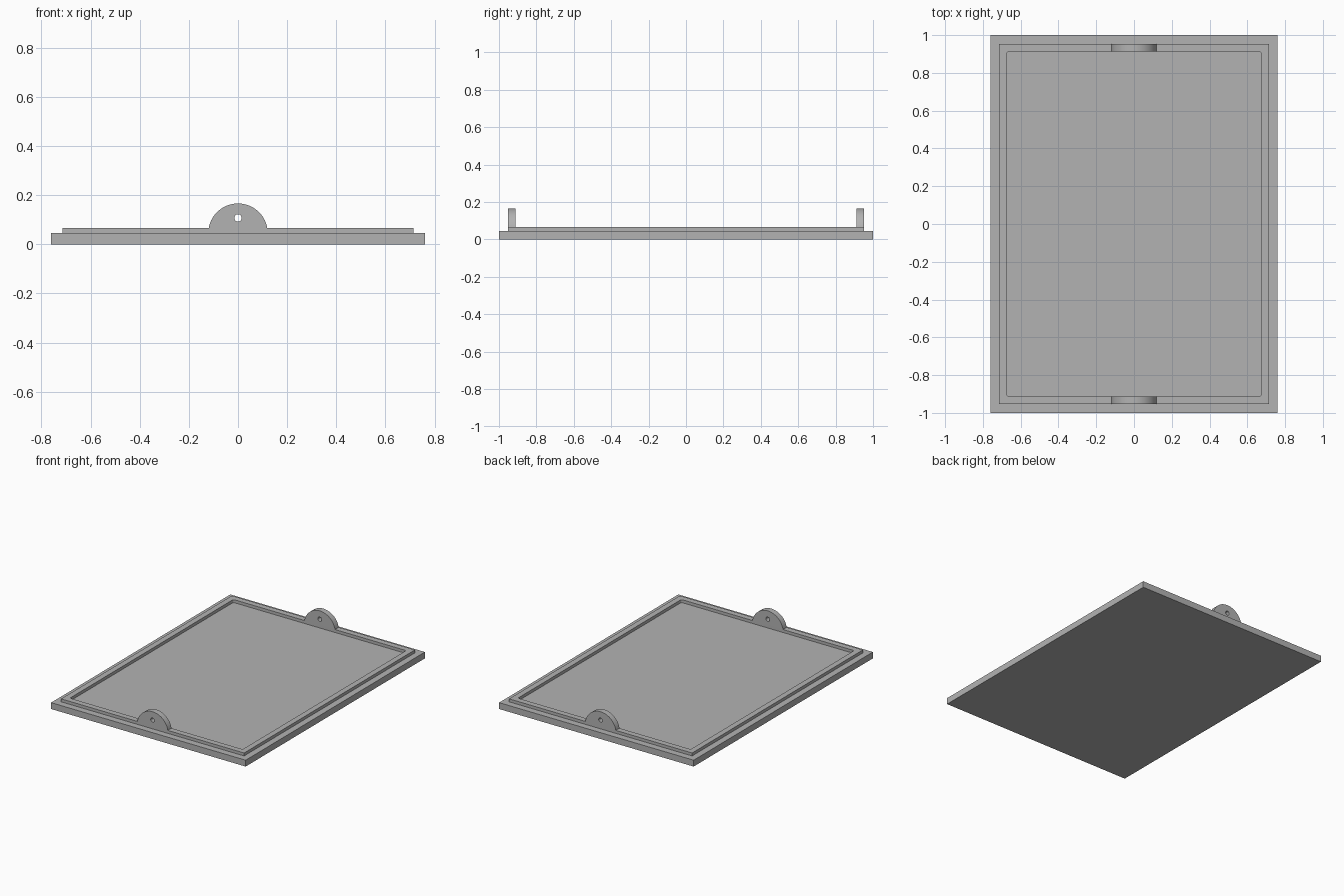
import bpy, bmesh, math
from mathutils import Vector

if "Cube" in bpy.data.objects:
    bpy.data.objects.remove(bpy.data.objects["Cube"])

grey = bpy.data.materials.new("plain grey")
grey.diffuse_color = (0.45, 0.45, 0.45, 1)
grey.use_nodes = True
grey.node_tree.nodes["Principled BSDF"].inputs["Base Color"].default_value = grey.diffuse_color


def rounded_rect(hx, hy, r=0.0, steps=6):
    """Outline of a rectangle with optional corner fillets."""
    if r == 0:
        return [(hx, hy), (-hx, hy), (-hx, -hy), (hx, -hy)]
    pts = []
    for i, (sx, sy) in enumerate([(1, 1), (-1, 1), (-1, -1), (1, -1)]):
        for k in range(steps + 1):
            a = math.pi / 2 * (i + k / steps)
            pts.append((sx * (hx - r) + r * math.cos(a), sy * (hy - r) + r * math.sin(a)))
    return pts


def arc(cx, cy, r, a0, a1, n):
    return [(cx + r * math.cos(a0 + (a1 - a0) * k / n),
             cy + r * math.sin(a0 + (a1 - a0) * k / n)) for k in range(n + 1)]


def extruded(name, loops, place, direction):
    """Fill an outline (with optional hole) and extrude it into a solid."""
    bm = bmesh.new()
    edges = []
    for loop in loops:
        vs = [bm.verts.new(place(*p)) for p in loop]
        edges += [bm.edges.new((vs[i - 1], vs[i])) for i in range(len(vs))]
    bmesh.ops.triangle_fill(bm, use_beauty=True, edges=edges)
    res = bmesh.ops.extrude_face_region(bm, geom=bm.faces[:], use_keep_orig=True)
    moved = [g for g in res["geom"] if isinstance(g, bmesh.types.BMVert)]
    bmesh.ops.translate(bm, verts=moved, vec=Vector(direction))
    bmesh.ops.recalc_face_normals(bm, faces=bm.faces[:])
    me = bpy.data.meshes.new(name)
    bm.to_mesh(me)
    bm.free()
    me.materials.append(grey)
    ob = bpy.data.objects.new(name, me)
    bpy.context.collection.objects.link(ob)
    bpy.ops.object.select_all(action='DESELECT')
    ob.select_set(True)
    bpy.context.view_layer.objects.active = ob
    bpy.ops.object.shade_smooth_by_angle(angle=math.radians(30))
    return ob


BASE_TOP, RIM_TOP = 0.045, 0.066
IN_Y, OUT_Y = 0.912, 0.953

# Flat base slab
extruded("base_slab", [rounded_rect(0.76, 1.0)],
         lambda x, y: (x, y, 0), (0, 0, BASE_TOP))

# Raised lip with slightly rounded inner corners
extruded("raised_lip", [rounded_rect(0.715, OUT_Y), rounded_rect(0.675, IN_Y, 0.012)],
         lambda x, y: (x, y, BASE_TOP), (0, 0, RIM_TOP - BASE_TOP))

# Pierced half-round lugs standing on the lip at both ends
R = 0.121
a = math.asin((RIM_TOP - BASE_TOP) / R)
profile = arc(0, BASE_TOP, R, a, math.pi - a, 40)
hole = arc(0, 0.107, 0.015, 0, 2 * math.pi, 24)[:-1]
for name, y in (("front_lug", -OUT_Y), ("back_lug", IN_Y)):
    extruded(name, [profile, hole], lambda x, z, y=y: (x, y, z), (0, OUT_Y - IN_Y, 0))
